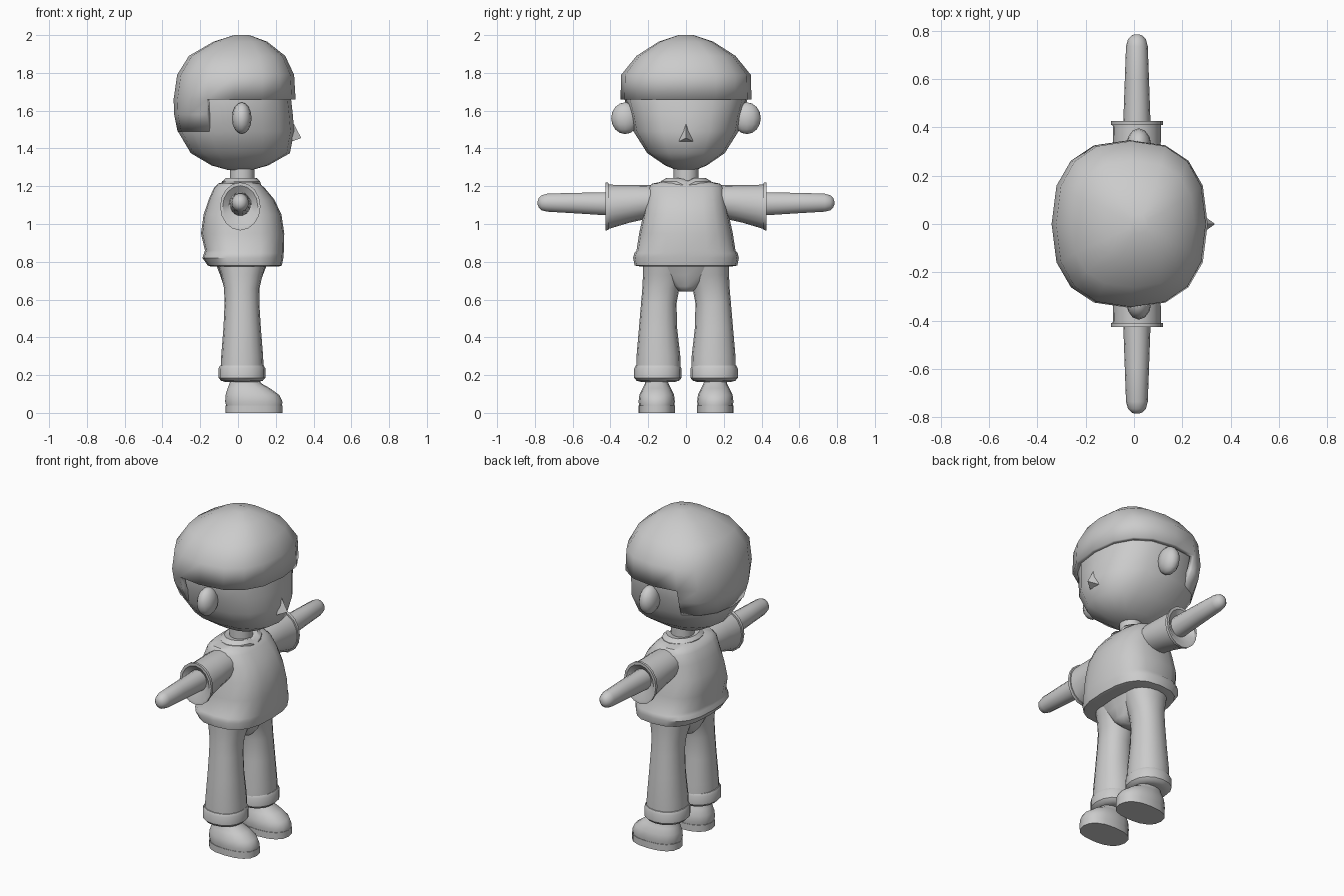
import bpy, bmesh, math


def finish(name, bm, angle=40):
    bmesh.ops.recalc_face_normals(bm, faces=bm.faces)
    me = bpy.data.meshes.new(name)
    bm.to_mesh(me)
    bm.free()
    ob = bpy.data.objects.new(name, me)
    bpy.context.collection.objects.link(ob)
    bpy.ops.object.select_all(action='DESELECT')
    ob.select_set(True)
    bpy.context.view_layer.objects.active = ob
    bpy.ops.object.shade_smooth_by_angle(angle=math.radians(angle))
    return ob


def loft(rings, n=16, p=2.0, axis='z', caps=True):
    """Rings are (position along axis, centre a, centre b, radius a, radius b)."""
    bm = bmesh.new()
    loops = []
    for t, ca, cb, ra, rb in rings:
        loop = []
        for i in range(n):
            w = 2 * math.pi * i / n
            c, s = math.cos(w), math.sin(w)
            a = ca + ra * math.copysign(abs(c) ** (2 / p), c)
            b = cb + rb * math.copysign(abs(s) ** (2 / p), s)
            loop.append(bm.verts.new((a, b, t) if axis == 'z' else (a, t, b)))
        loops.append(loop)
    for l0, l1 in zip(loops, loops[1:]):
        for i in range(n):
            j = (i + 1) % n
            bm.faces.new((l0[i], l0[j], l1[j], l1[i]))
    if caps:
        bm.faces.new(loops[0])
        bm.faces.new(loops[-1])
    return bm


def centred(rings):
    """Expand (z, x min, x max, half width) into loft rings."""
    return [(z, (a + b) / 2, 0, (b - a) / 2, w) for z, a, b, w in rings]


# Head and face
finish("head", loft(centred([
    (1.285, -.05, .07, .05), (1.31, -.14, .16, .11), (1.375, -.25, .275, .205),
    (1.49, -.318, .298, .278), (1.58, -.31, .29, .295), (1.67, -.30, .28, .32),
    (1.76, -.27, .26, .30)]), 16, 2.4), 50)

# Hair cap, cut away around the face and ears
bm = loft(centred([
    (1.49, -.32, .3, .28), (1.58, -.338, .3, .325), (1.66, -.341, .305, .347),
    (1.79, -.322, .297, .343), (1.89, -.26, .25, .262), (1.965, -.13, .155, .145),
    (2.0, -.02, .06, .04)]), 16, 2.45)
cut = []
for f in bm.faces:
    c = f.calc_center_median()
    if c.z < 1.5 or (c.z < 1.66 and c.x > -.1):
        cut.append(f)
bmesh.ops.delete(bm, geom=cut, context='FACES')
hair = finish("hair", bm, 40)
m = hair.modifiers.new("thickness", 'SOLIDIFY')
m.thickness = .03
m.offset = -1

# Nose
bm = bmesh.new()
base = [bm.verts.new(v) for v in ((.285, -.037, 1.437), (.285, .037, 1.437), (.285, 0, 1.55))]
tip = bm.verts.new((.335, 0, 1.455))
bm.faces.new(base)
for i in range(3):
    bm.faces.new((base[i], base[(i + 1) % 3], tip))
finish("nose", bm, 10)

# Neck and collar
finish("neck", loft([(1.18, .022, 0, .065, .065), (1.32, .022, 0, .065, .065)]))
bm = loft([(1.205, .02, 0, .105, .14), (1.225, .02, 0, .105, .135), (1.243, .02, 0, .085, .105),
           (1.235, .02, 0, .06, .06), (1.205, .02, 0, .06, .06)], 16, 2, caps=False)
for v in bm.verts:
    if v.co.x > .08 and abs(v.co.y) < .02:
        v.co.z -= .025
finish("collar", bm, 35)

# Shirt body with rolled hem
finish("shirt", loft(centred([
    (.775, -.145, .215, .24), (.78, -.16, .232, .272), (.82, -.188, .24, .28),
    (.845, -.18, .242, .274), (.86, -.175, .243, .262), (.95, -.196, .245, .248),
    (1.05, -.182, .23, .226), (1.13, -.155, .192, .211), (1.19, -.128, .142, .202),
    (1.214, -.105, .115, .18), (1.225, -.07, .09, .12)]), 20, 2.7), 35)

# Trouser seat joining both legs
finish("trouser_seat", loft(centred([
    (.642, -.05, .09, .035), (.67, -.075, .113, .075), (.73, -.095, .132, .16),
    (.80, -.122, .16, .225)]), 16, 2.5), 60)

for s, side in ((1, "left"), (-1, "right")):
    # Ear
    bm = bmesh.new()
    bmesh.ops.create_uvsphere(bm, u_segments=12, v_segments=8, radius=1)
    for v in bm.verts:
        v.co = (.02 + v.co.x * .052, s * (.322 + v.co.y * .074), 1.56 + v.co.z * .084)
    finish(side + "_ear", bm, 60)

    # Sleeve with a raised cuff and a shallow opening
    finish(side + "_sleeve", loft([(s * y, .012, z, rx, rz) for y, z, rx, rz in (
        (.12, 1.12, .09, .08), (.21, 1.117, .097, .09), (.3, 1.107, .098, .1),
        (.41, 1.091, .1, .117), (.41, 1.093, .107, .125), (.427, 1.093, .107, .127),
        (.427, 1.093, .093, .11), (.4, 1.1, .06, .065))], 16, 2, 'y'), 35)

    # Arm with rounded end
    finish(side + "_arm", loft([(s * y, .012, z, rx, rz) for y, z, rx, rz in (
        (.2, 1.103, .06, .068), (.43, 1.107, .056, .062), (.6, 1.111, .05, .055),
        (.735, 1.113, .045, .049), (.765, 1.112, .037, .04), (.78, 1.112, .022, .025),
        (.785, 1.112, .008, .01))], 14, 2, 'y'), 60)

    # Trouser leg
    finish(side + "_leg", loft([(z, x, s * y, rx, ry) for z, x, y, rx, ry in (
        (.2, .022, .146, .115, .118), (.3, .022, .146, .111, .116), (.45, .022, .148, .099, .101),
        (.58, .021, .144, .092, .094), (.66, .02, .133, .094, .098), (.73, .02, .12, .11, .108),
        (.80, .02, .115, .13, .112))], 16, 2.2), 60)

    # Rolled trouser cuff
    finish(side + "_trouser_cuff", loft([(z, .021, s * .149, rx, ry) for z, rx, ry in (
        (.163, .085, .085), (.17, .11, .112), (.185, .124, .125), (.235, .124, .125),
        (.25, .116, .118), (.255, .1, .1))], 16, 2.2), 40)

    # Shoe sole
    finish(side + "_sole", loft([(z, .085, s * .155, .15, .096) for z in (0, .04)], 16, 2.4), 35)

    # Shoe upper, sloping down to the toe
    finish(side + "_shoe", loft([(z, (a + b) / 2, s * .155, (b - a) / 2, w) for z, a, b, w in (
        (.035, -.062, .233, .093), (.06, -.068, .235, .096), (.095, -.066, .218, .092),
        (.13, -.055, .17, .075), (.155, -.045, .125, .062), (.2, -.035, .085, .055))], 16, 2.3), 50)
